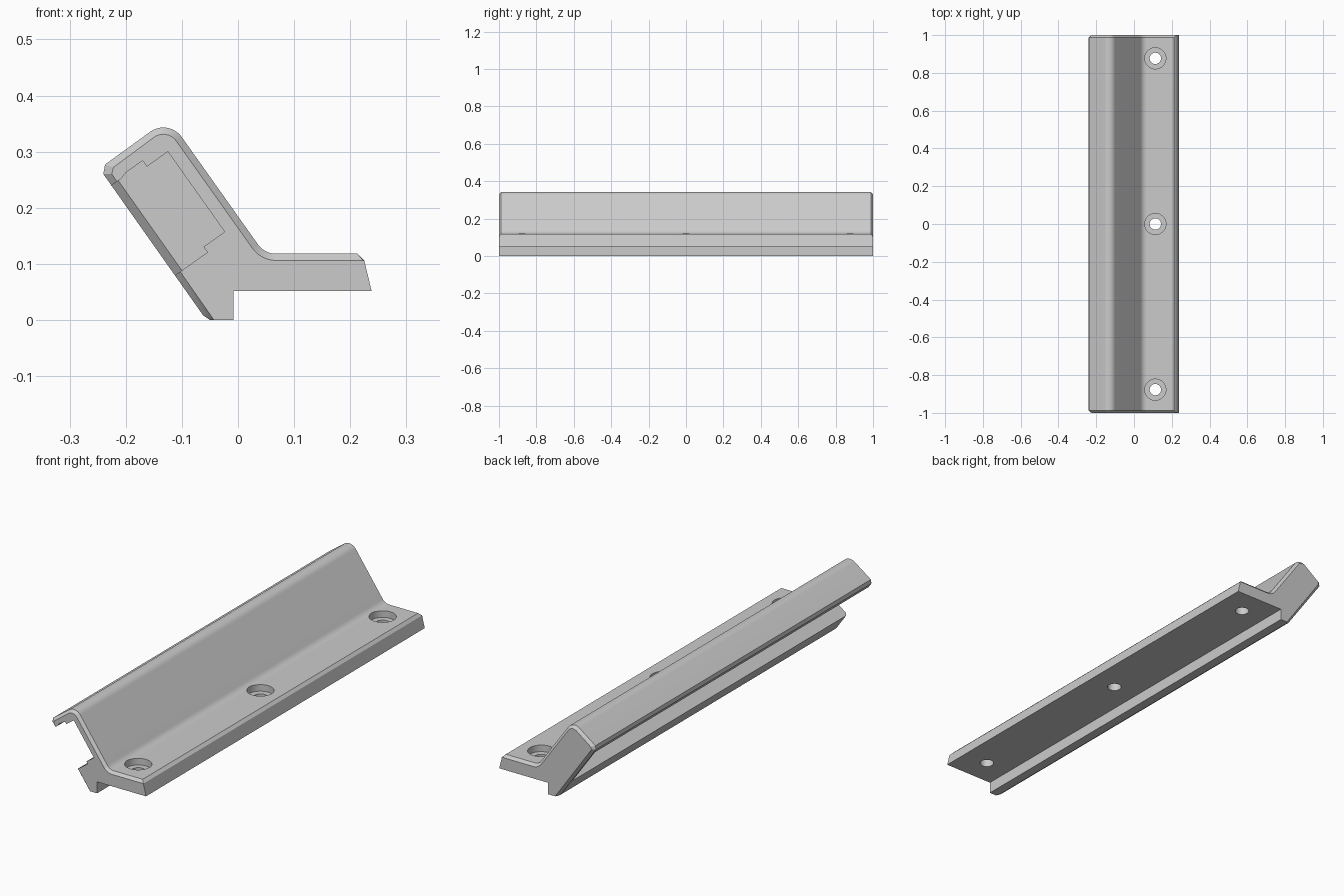
import bpy, bmesh
from math import cos, sin, radians, pi

default = bpy.data.objects.get("Cube")
if default:
    bpy.data.objects.remove(default, do_unlink=True)

TILT = 35.3  # lean of the upright wall
mat = bpy.data.materials.new("satin_grey")
mat.use_nodes = True
GREY = (0.6, 0.6, 0.6, 1)
mat.diffuse_color = GREY
mat.node_tree.nodes["Principled BSDF"].inputs["Base Color"].default_value = GREY


def loft(name, rings):
    """Closed solid through matching rings of points."""
    bm = bmesh.new()
    loops = [[bm.verts.new(p) for p in ring] for ring in rings]
    n = len(loops[0])
    for a, b in zip(loops, loops[1:]):
        for i in range(n):
            j = (i + 1) % n
            bm.faces.new((a[i], a[j], b[j], b[i]))
    bm.faces.new(loops[0][::-1])
    bm.faces.new(loops[-1])
    bmesh.ops.recalc_face_normals(bm, faces=bm.faces[:])
    mesh = bpy.data.meshes.new(name)
    bm.to_mesh(mesh)
    bm.free()
    obj = bpy.data.objects.new(name, mesh)
    bpy.context.collection.objects.link(obj)
    mesh.materials.append(mat)
    return obj


def arc(cx, cz, r, a0, a1, steps=10):
    angles = [radians(a0 + (a1 - a0) * i / steps) for i in range(steps + 1)]
    return [(cx + r * cos(a), cz + r * sin(a)) for a in angles]


def section(c, left, flange_edge):
    """Rail outline; c insets the top skin for the chamfered ends."""
    crown = arc(-0.133, 0.303, 0.04 - c, 90 + TILT, TILT)
    fillet = arc(0.068, 0.158, 0.04 + c, 180 + TILT, 270)
    return left + crown + fillet + [
        (flange_edge, 0.118 - c), (0.225, 0.106), (0.238, 0.052),
        (-0.008, 0.052), (-0.008, 0)]


def at_y(points, y):
    return [(x, y, z) for x, z in points]


def wall(t, s):
    """Point t down the leaning face and s into it."""
    a = radians(TILT)
    return (-0.24 + t * sin(a) + s * cos(a), 0.26 - t * cos(a) + s * sin(a))


def cut(target, cutter):
    mod = target.modifiers.new("cut", "BOOLEAN")
    mod.operation = "DIFFERENCE"
    mod.solver = "EXACT"
    mod.object = cutter
    bpy.context.view_layer.objects.active = target
    bpy.ops.object.modifier_apply(modifier=mod.name)
    bpy.data.objects.remove(cutter, do_unlink=True)


# Rail body with chamfered ends
full = section(0, [(-0.05, 0), (-0.062, 0.008), (-0.24, 0.26), (-0.237, 0.277)], 0.213)
end = section(0.012, [(-0.043, 0), (-0.047, 0.006), (-0.225, 0.26), (-0.222, 0.272)], 0.223)
rail = loft("angled_rail", [at_y(end, -1), at_y(full, -0.988),
                            at_y(full, 0.988), at_y(end, 1)])

# Stepped channel, open at the front and closed at the back
channel = [wall(t, s) for t, s in (
    (0.025, -0.03), (0.025, 0.022), (0.021, 0.034), (0.021, 0.071),
    (0.034, 0.071), (0.034, 0.117), (0.209, 0.117), (0.209, 0.071),
    (0.221, 0.071), (0.221, -0.03))]
cut(rail, loft("channel_cutter", [at_y(channel, -1.1), at_y(channel, 0.96)]))

# Sloped edge where the channel meets the closed end
wedge = [[(wall(t, s)[0], y, wall(t, s)[1])
          for s, y in ((-0.005, 0.98), (-0.005, 0.95), (0.025, 0.95))]
         for t in (0.025, 0.221)]
cut(rail, loft("wedge_cutter", wedge))

# Counterbored screw holes
for y in (-0.877, 0, 0.877):
    for radius, bottom in ((0.056, 0.088), (0.03, 0.02)):
        circle = [(0.113 + radius * cos(k * pi / 24), y + radius * sin(k * pi / 24))
                  for k in range(48)]
        cut(rail, loft("hole_cutter", [[(px, py, z) for px, py in circle]
                                       for z in (bottom, 0.2)]))

# Smooth rounded surfaces, crisp edges
bpy.ops.object.select_all(action="DESELECT")
rail.select_set(True)
bpy.context.view_layer.objects.active = rail
bpy.ops.object.shade_smooth_by_angle(angle=radians(25))
